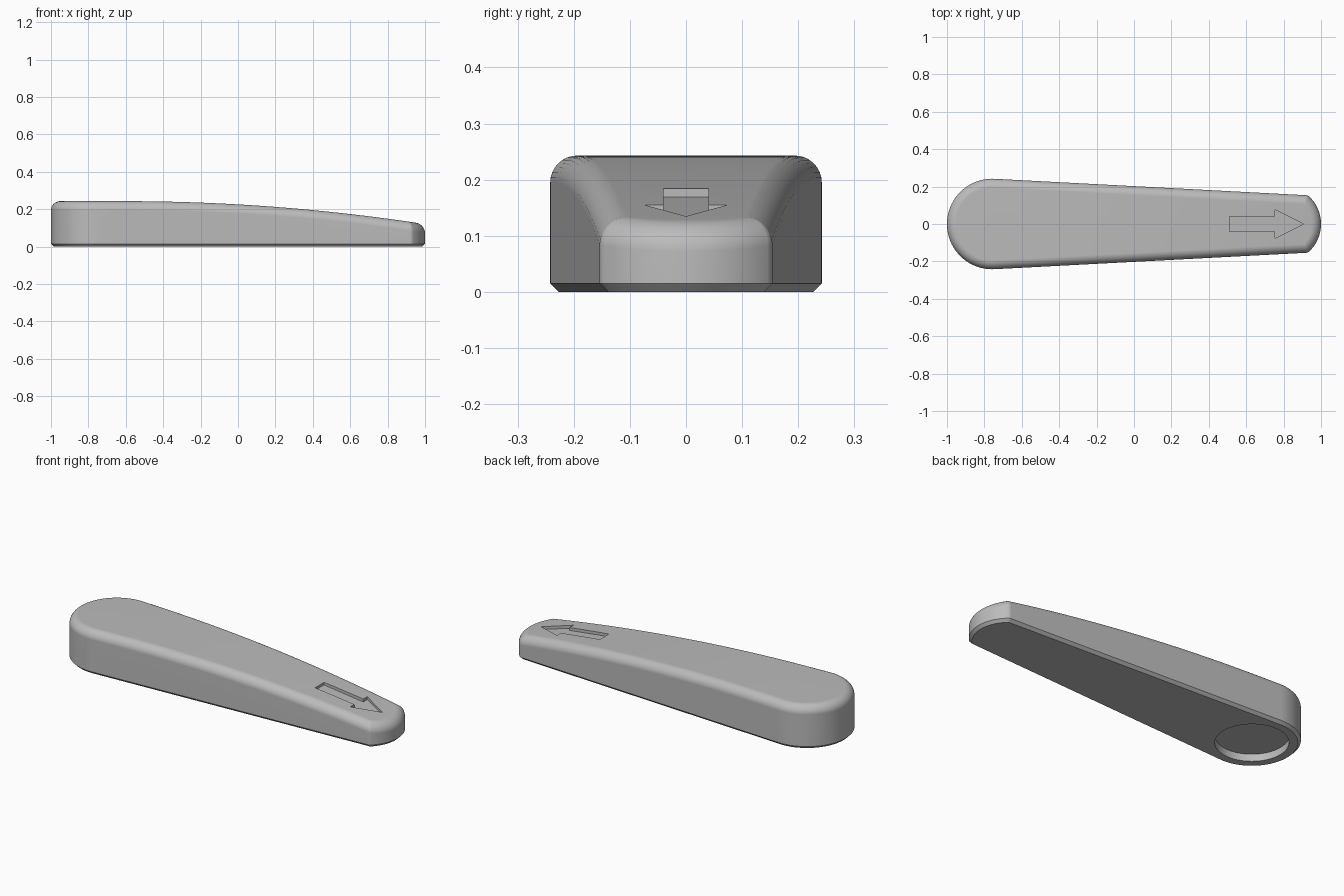
import bpy
import bmesh
from math import sin, cos, pi, asin, atan2, hypot, sqrt
from mathutils import Vector

if "Cube" in bpy.data.objects:
    bpy.data.objects.remove(bpy.data.objects["Cube"])

# Plan dimensions: round hub, tapering sides, shallow arc at the tip
HUB, HUB_R = Vector((-0.758, 0)), 0.242
TIP, TIP_R = Vector((0.798, 0)), 0.202
CORNER = Vector((0.938, 0.153))
CORNER_R, EDGE_R, CHAMFER = 0.03, 0.048, 0.015
to_corner = CORNER - HUB
TAPER = asin(HUB_R / to_corner.length) - atan2(to_corner.y, to_corner.x)
NORMAL = Vector((sin(TAPER), cos(TAPER)))
ALONG = Vector((cos(TAPER), -sin(TAPER)))

grey = bpy.data.materials.new("grey")
grey.use_nodes = True
grey.diffuse_color = (0.5, 0.5, 0.5, 1)
grey.node_tree.nodes["Principled BSDF"].inputs["Base Color"].default_value = grey.diffuse_color


def top(x):
    """Height of the crowned top at x."""
    return 0.243 - max(x + 0.6, 0) ** 2 / 20.9


def arc(centre, radius, start, end, count):
    angles = [start + (end - start) * i / count for i in range(count + 1)]
    return [centre + radius * Vector((cos(a), sin(a))) for a in angles]


def corner(d):
    """Where the side meets the tip arc, both moved inward by d."""
    h = HUB_R - d - NORMAL.dot(TIP - HUB)
    return TIP + NORMAL * h + ALONG * sqrt((TIP_R - d) ** 2 - h * h)


def half_outline(d):
    side = pi / 2 - TAPER
    hub = arc(HUB, HUB_R - d, pi, side, 28)
    centre = corner(max(d, CORNER_R))
    out = centre - TIP
    tip_angle = atan2(out.y, out.x)
    bend = arc(centre, max(CORNER_R - d, 0), side, tip_angle, 5)
    line = [hub[-1].lerp(bend[0], i / 28) for i in range(1, 28)]
    return hub + line + bend + arc(TIP, TIP_R - d, tip_angle, 0, 12)[1:]


def finish(bm, name):
    bmesh.ops.remove_doubles(bm, verts=bm.verts, dist=1e-5)
    bmesh.ops.recalc_face_normals(bm, faces=bm.faces)
    mesh = bpy.data.meshes.new(name)
    bm.to_mesh(mesh)
    bm.free()
    mesh.materials.append(grey)
    obj = bpy.data.objects.new(name, mesh)
    bpy.context.collection.objects.link(obj)
    return obj


def prism(name, points, low, high):
    bm = bmesh.new()
    rings = [[bm.verts.new((p[0], p[1], f(p[0]))) for p in points] for f in (low, high)]
    for ring in rings:
        bm.faces.new(ring)
    for i in range(len(points)):
        j = i - 1
        bm.faces.new((rings[0][j], rings[0][i], rings[1][i], rings[1][j]))
    return finish(bm, name)


# Handle body: stacked rings for the chamfer, wall and rounded top edge
levels = [(CHAMFER, lambda x: 0), (0, lambda x: CHAMFER)]
for step in range(9):
    a = step / 8 * pi / 2
    levels.append((EDGE_R * (1 - cos(a)), lambda x, a=a: top(x) - EDGE_R * (1 - sin(a))))
bm = bmesh.new()
rings = []
for inset, height in levels:
    half = half_outline(inset)
    loop = half + [Vector((p.x, -p.y)) for p in half[-2:0:-1]]
    rings.append([bm.verts.new((p.x, p.y, height(p.x))) for p in loop])
count = len(rings[0])
for lower, upper in zip(rings, rings[1:]):
    for i in range(count):
        bm.faces.new((lower[i - 1], lower[i], upper[i], upper[i - 1]))
bm.faces.new(rings[0])
crown = rings[-1]
for i in range(count // 2):
    quad = [crown[i], crown[i + 1], crown[-i - 1], crown[-i]]
    bm.faces.new(list(dict.fromkeys(quad)))
handle = finish(bm, "lever_handle")

# Cutters: engraved arrow on top and round socket underneath
tail, neck, point = 0.51, 0.755, 0.905
upper = [(tail, 0.04), (neck, 0.04), (neck, 0.075), (point, 0)]
arrow = upper + [(x, -y) for x, y in upper[-2::-1]]
slope = (top(point) - top(tail)) / (point - tail)
arrow_cutter = prism("arrow_cutter", arrow,
                     lambda x: top(tail) - 0.015 + slope * (x - tail), lambda x: 0.3)
socket_cutter = prism("socket_cutter", arc(HUB, 0.183, 0, 2 * pi, 64)[:-1],
                      lambda x: -0.1, lambda x: 0.04)

bpy.context.view_layer.objects.active = handle
for cutter in (arrow_cutter, socket_cutter):
    cutter.hide_render = True
    cut = handle.modifiers.new(cutter.name, 'BOOLEAN')
    cut.operation, cut.solver, cut.object = 'DIFFERENCE', 'EXACT', cutter
    bpy.ops.object.modifier_apply(modifier=cut.name)
    bpy.data.objects.remove(cutter)

# Smooth curves with crisp chamfer and recess edges
bpy.ops.object.select_all(action='DESELECT')
handle.select_set(True)
bpy.ops.object.shade_smooth_by_angle(angle=pi / 6)
weighted = handle.modifiers.new("weighted_normals", 'WEIGHTED_NORMAL')
weighted.keep_sharp = True
